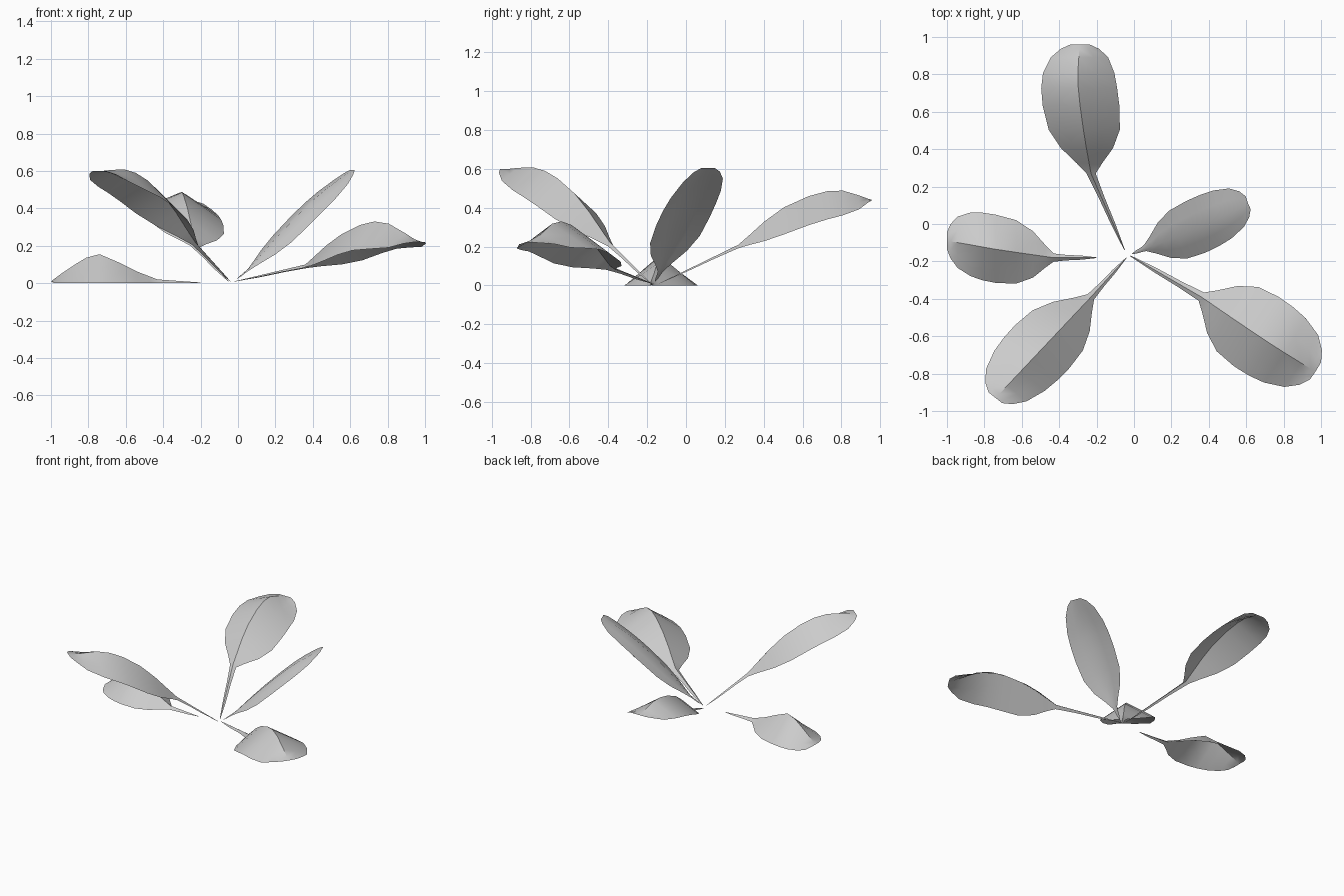
import bpy
import bmesh
from mathutils import Vector

cube = bpy.data.objects.get("Cube")
if cube:
    bpy.data.objects.remove(cube, do_unlink=True)

# One flat colour for every leaf
grey = bpy.data.materials.new("leaf_grey")
grey.use_nodes = True
colour = (0.6, 0.6, 0.6, 1)
grey.diffuse_color = colour
grey.node_tree.nodes["Principled BSDF"].inputs["Base Color"].default_value = colour

# Half-width along the blade: position, share of the full half-width
BLADE = [(0, .12), (.08, .33), (.2, .68), (.34, .93), (.5, 1),
         (.62, .99), (.74, .93), (.88, .75), (.96, .5), (1, .25)]
STEM = [(0, .01), (.35, .06), (.7, .08)]


def along(points, t):
    """Point on a smooth curve through the given points."""
    s = min(t, 0.9999) * (len(points) - 1)
    i = int(s)
    f = s - i
    b, c = points[i], points[i + 1]
    a = points[i - 1] if i else b * 2 - c
    d = points[i + 2] if i + 2 < len(points) else c * 2 - b
    return b + (c - a) * (f / 2) + (a * 2 - b * 5 + c * 4 - d) * (f * f / 2) \
        + (b * 3 - a - c * 3 + d) * (f ** 3 / 2)


def leaf(name, base, ridge, side_a, side_b):
    """Thin folded leaf: ridge line with a sloping half on each side."""
    base, side_a, side_b = Vector(base), Vector(side_a), Vector(side_b)
    ridge = [Vector(p) for p in ridge]
    # Centre, half-width and fold; the fold flattens out at the tip
    stations = [(base.lerp(ridge[0], t), w, 1) for t, w in STEM]
    stations += [(along(ridge, t), w, 1 - t ** 8) for t, w in BLADE]
    bm = bmesh.new()
    rows = []
    for centre, w, fold in stations:
        edges = []
        for side in (side_a, side_b):
            edge = centre + Vector((side.x, side.y, side.z * fold)) * w
            edge.z = max(edge.z, 0)       # low leaves rest on the floor
            edges.append(edge)
        a, b = edges
        row = (a, a.lerp(centre, .5), centre, b.lerp(centre, .5), b)
        rows.append([bm.verts.new(p) for p in row])
    for r, s in zip(rows, rows[1:]):
        for j in range(len(r) - 1):
            bm.faces.new((r[j], r[j + 1], s[j + 1], s[j]))
    bmesh.ops.recalc_face_normals(bm, faces=bm.faces)
    bm.normal_update()
    if sum(f.normal.z * f.calc_area() for f in bm.faces) < 0:
        bmesh.ops.reverse_faces(bm, faces=bm.faces)
    mesh = bpy.data.meshes.new(name)
    bm.to_mesh(mesh)
    bm.free()
    mesh.materials.append(grey)
    obj = bpy.data.objects.new(name, mesh)
    bpy.context.collection.objects.link(obj)
    bpy.ops.object.select_all(action="DESELECT")
    obj.select_set(True)
    bpy.context.view_layer.objects.active = obj
    bpy.ops.object.shade_smooth_by_angle()


leaf("back_leaf", (-.05, -.14, .01),
     [(-.23, .27, .21), (-.27, .5, .4), (-.3, .76, .49), (-.29, .96, .44)],
     (.21, 0, -.15), (-.2, 0, -.09))

leaf("back_left_leaf", (-.01, -.16, .02),
     [(.06, -.13, .08), (.23, -.07, .27), (.43, .02, .47), (.61, .11, .605)],
     (.055, -.125, -.06), (-.05, .15, -.02))

leaf("right_leaf", (-.2, -.18, .004),
     [(-.43, -.18, .02), (-.57, -.16, .075), (-.74, -.135, .155),
      (-.88, -.11, .095), (-1, -.09, .01)],
     (0, .185, -.2), (0, -.18, -.2))

leaf("front_right_leaf", (-.04, -.18, .01),
     [(-.23, -.39, .22), (-.4, -.57, .47), (-.57, -.75, .6), (-.74, -.93, .6)],
     (.14, -.11, -.14), (-.15, .12, -.11))

leaf("front_left_leaf", (-.02, -.17, .01),
     [(.36, -.39, .1), (.55, -.52, .26), (.76, -.66, .33), (.97, -.79, .22)],
     (.12, .2, -.15), (-.12, -.17, -.16))
